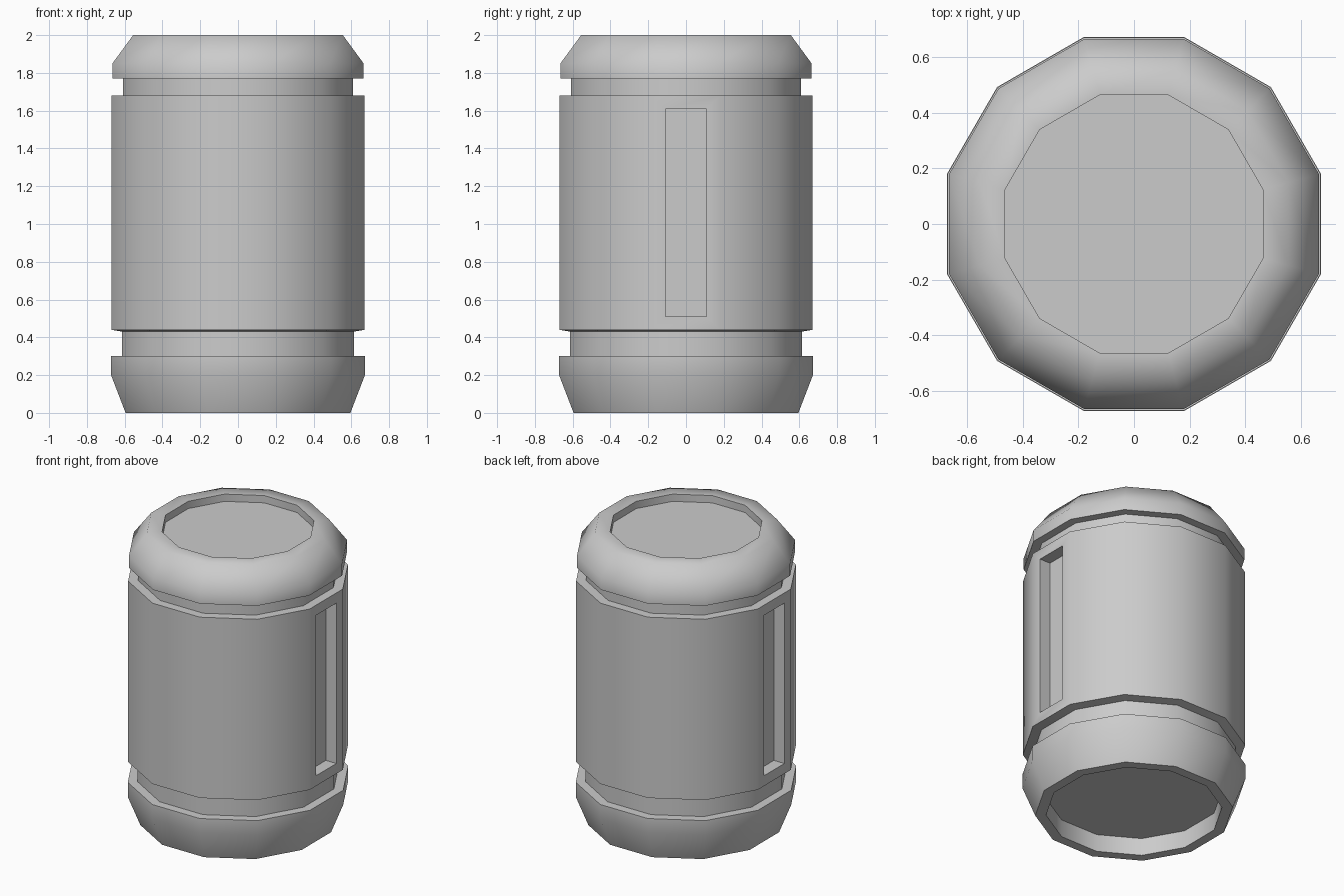
import bpy, bmesh, math

if "Cube" in bpy.data.objects:
    bpy.data.objects.remove(bpy.data.objects["Cube"])

SIDES = 12
# (distance to flat side, height), from bottom recess floor to top recess floor
PROFILE = [
    (0.53, 0.12), (0.53, 0.0), (0.595, 0.0),           # bottom recess and rim
    (0.672, 0.20), (0.672, 0.30), (0.613, 0.30),       # base collar
    (0.613, 0.43), (0.67, 0.44), (0.67, 1.68),         # lower groove, body wall
    (0.61, 1.68), (0.61, 1.77),                        # upper groove
    (0.665, 1.77), (0.665, 1.85), (0.555, 2.0),        # cap
    (0.463, 2.0), (0.463, 1.95),                       # top recess
]

bm = bmesh.new()


def ring(apothem, z):
    r = apothem / math.cos(math.pi / SIDES)
    return [bm.verts.new((r * math.cos((i + 0.5) * 2 * math.pi / SIDES),
                          r * math.sin((i + 0.5) * 2 * math.pi / SIDES), z))
            for i in range(SIDES)]


# Lathe the canister
rings = [ring(a, z) for a, z in PROFILE]
for low, high in zip(rings, rings[1:]):
    for i in range(SIDES):
        j = (i + 1) % SIDES
        bm.faces.new((low[i], low[j], high[j], high[i]))
bm.faces.new(rings[0][::-1])
bm.faces.new(rings[-1])
bm.normal_update()

# Sunken slots in the left and right body panels
panels = [f for f in bm.faces
          if abs(f.normal.x) > 0.99 and f.calc_area() > 0.3]
bmesh.ops.inset_individual(bm, faces=panels, thickness=0.07, use_even_offset=True)
for f in panels:
    inward = f.normal * -0.08
    new = bmesh.ops.extrude_discrete_faces(bm, faces=[f])["faces"]
    bmesh.ops.translate(bm, vec=inward, verts=new[0].verts[:])

bmesh.ops.recalc_face_normals(bm, faces=bm.faces[:])
mesh = bpy.data.meshes.new("canister")
bm.to_mesh(mesh)
bm.free()

canister = bpy.data.objects.new("canister", mesh)
bpy.context.collection.objects.link(canister)
bpy.context.view_layer.objects.active = canister
canister.select_set(True)
bpy.ops.object.shade_smooth_by_angle(angle=math.radians(60))
